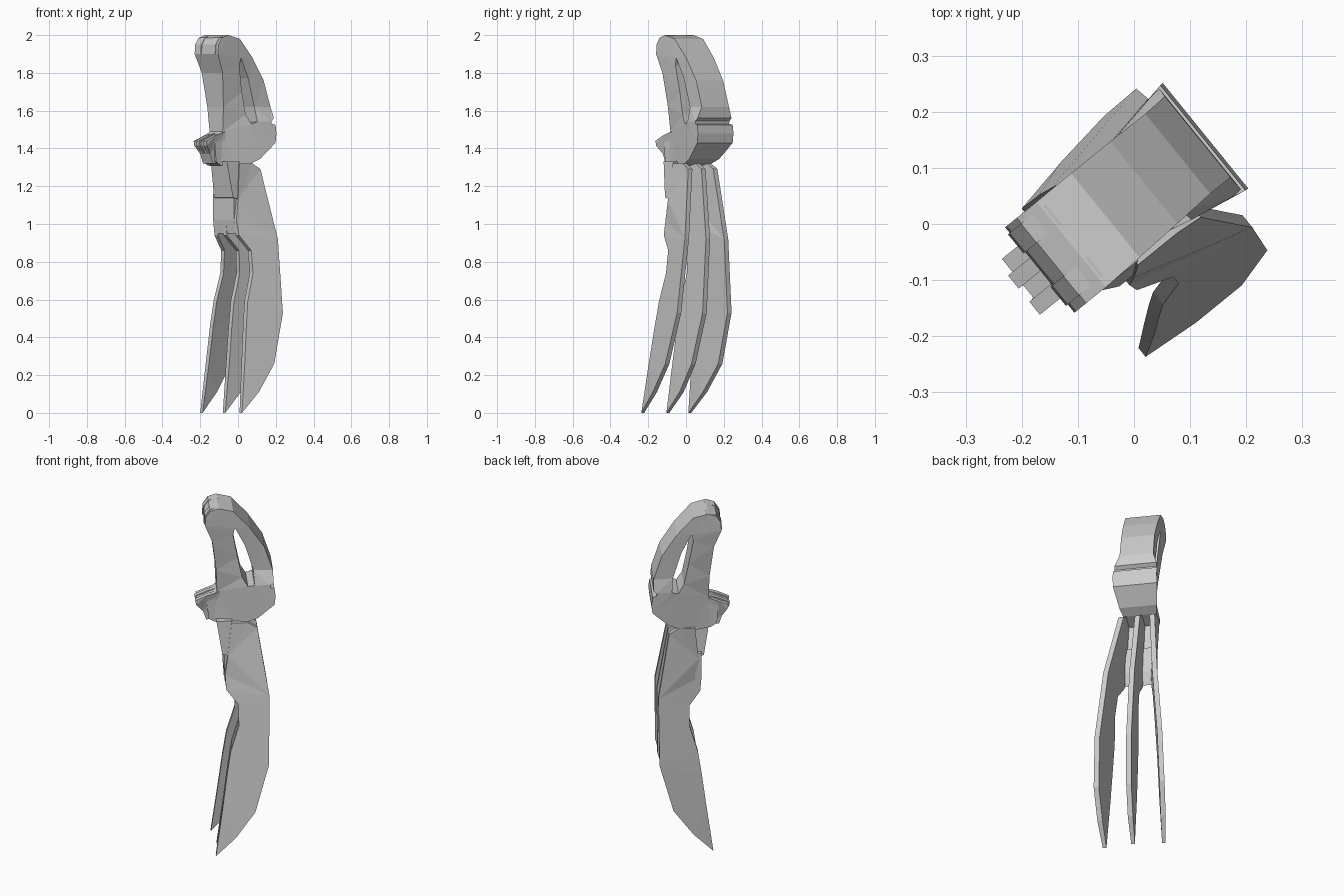
import bpy, bmesh
from mathutils import Vector

if "Cube" in bpy.data.objects:
    bpy.data.objects.remove(bpy.data.objects["Cube"])

# Local axes: u runs across the blade profile, v through its thickness
U = Vector((0.777, 0.63, 0))
V = Vector((0.63, -0.777, 0))


def lerp_table(z, table):
    for (z0, a), (z1, b) in zip(table, table[1:]):
        if z >= z1:
            return a + (b - a) * (z - z0) / (z1 - z0)
    return table[-1][1]


def slab(name, loops, span, bulge=0.0):
    """Fill a (u, z) profile with optional holes, thicken it to span(u, z)."""
    bm = bmesh.new()
    edges = []
    for loop in loops:
        vs = [bm.verts.new((u, 0, z)) for u, z in loop]
        edges += [bm.edges.new((vs[i - 1], vs[i])) for i in range(len(vs))]
    bmesh.ops.triangle_fill(bm, edges=edges, use_beauty=True, normal=(0, -1, 0))
    ret = bmesh.ops.extrude_face_region(bm, geom=bm.faces[:], use_keep_orig=True)
    upper = {g for g in ret["geom"] if isinstance(g, bmesh.types.BMVert)}
    for vert in bm.verts:
        u, _, z = vert.co
        lo, hi = span(u, z)
        v = hi if vert in upper else lo
        vert.co = U * u + V * v + Vector((0, 0, z))
    if bulge:  # round the outer knuckle rim between its two corners
        old = set(bm.verts)
        rungs = [e for e in bm.edges if (e.verts[0] in upper) != (e.verts[1] in upper)]
        bmesh.ops.subdivide_edges(bm, edges=rungs, cuts=2, use_grid_fill=True)
        for vert in bm.verts:
            if vert not in old:
                vert.co += U * bulge * max(0, min(1, (vert.co.dot(U) - 0.09) / 0.06))
    bmesh.ops.recalc_face_normals(bm, faces=bm.faces[:])
    mesh = bpy.data.meshes.new(name)
    bm.to_mesh(mesh)
    bm.free()
    ob = bpy.data.objects.new(name, mesh)
    bpy.context.collection.objects.link(ob)
    return ob


# Three fanned blades sharing one profile
blade = [(0.05, 1.32), (0.10, 1.29), (0.16, 0.92), (0.155, 0.53), (0.08, 0.26),
         (-0.03, 0.11), (-0.138, 0.0), (-0.10, 0.27), (-0.075, 0.46),
         (-0.055, 0.59), (-0.01, 0.74), (-0.01, 0.86), (-0.07, 0.94),
         (-0.075, 1.02), (-0.06, 1.13), (-0.04, 1.32)]
fans = {  # v offsets from root to tip, yaw slope, inner edge shift
    "blade_near": ([0.047, 0.122, 0.175, 0.235], 0.17, 0.005),
    "blade_middle": ([-0.04, -0.02, 0.0, 0.028], 0.0, 0.02),
    "blade_far": ([-0.118, -0.142, -0.172, -0.195], -0.2, 0.0),
}
for name, (offsets, slope, shift) in fans.items():
    table = list(zip((1.32, 0.92, 0.5, 0.0), offsets))

    def blade_span(u, z):
        c = lerp_table(z, table) + slope * (u - 0.15) * min(1, (1.32 - z) / 0.3)
        t = 0.014 if z > 0.05 else 0.010
        return c - t, c + t

    profile = [(u + shift if u < 0 and z < 0.9 else u, z) for u, z in blade]
    slab(name, [profile], blade_span)

# Wall joining the blades at the neck
slab("blade_collar", [[(-0.076, 1.16), (-0.076, 1.02), (-0.068, 0.95),
                       (-0.04, 1.02), (-0.03, 1.16)]],
     lambda u, z: (-0.115, 0.06))

# Tapered socket block under the guard
slab("socket_block", [[(-0.12, 1.33), (-0.09, 1.14), (-0.045, 1.13), (-0.035, 1.33)]],
     lambda u, z: (-0.08 - 0.01 * (z < 1.2), 0.055 + 0.015 * (z < 1.2)))


# Handle: grip, top bar and knuckle bow around one finger hole
def handle_span(u, z):
    t = max(0.0, min(1.0, (u + 0.11) / 0.29))
    rise = max(0.0, min(1.0, (z - 1.5) / 0.4))
    half = 0.055 + 0.066 * t + 0.043 * rise * (1 - t)
    bow = t * max(0.0, min(1.0, (z - 1.55) / 0.06))  # bow narrows over the knuckles
    return -0.042 - half + 0.02 * bow, -0.042 + half - 0.035 * bow


outline = [(-0.11, 2.0), (-0.03, 1.98), (0.06, 1.88), (0.13, 1.76), (0.172, 1.62),
           (0.173, 1.56), (0.155, 1.545), (0.155, 1.53), (0.178, 1.525),
           (0.184, 1.48), (0.178, 1.43), (0.10, 1.345), (0.05, 1.32),
           (-0.03, 1.30), (-0.127, 1.31), (-0.16, 1.33), (-0.17, 1.44),
           (-0.115, 1.49), (-0.12, 1.62), (-0.142, 1.80), (-0.182, 1.90),
           (-0.178, 1.95), (-0.155, 1.985)]
hole = [(-0.02, 1.88), (0.035, 1.77), (0.08, 1.62), (0.085, 1.54), (0.05, 1.53),
        (0.02, 1.58), (-0.005, 1.70), (-0.03, 1.84)]
slab("handle_guard", [outline, hole], handle_span, bulge=0.014)

# Ribbed thumb spur: side-by-side strips, alternately longer, tapering below
for i in range(4):
    tip = -0.222 - 0.01 * (i % 2)

    def rib_span(u, z):
        w = 0.03 if z > 1.4 else 0.021
        return -0.04 + (i - 2) * w, -0.04 + (i - 1) * w

    slab(f"spur_rib_{i + 1}",
         [[(-0.10, 1.49), (-0.17, 1.46 + 0.008 * (i % 2)), (tip, 1.44),
           (tip + 0.005, 1.415), (-0.19, 1.37), (-0.172, 1.32), (-0.10, 1.32)]],
         rib_span)

# Low ridges over the end of the top bar
for i, c in enumerate((-0.105, 0.015)):
    slab(f"top_ridge_{i + 1}",
         [[(-0.10, 2.0), (-0.156, 1.988), (-0.182, 1.95), (-0.186, 1.90),
           (-0.14, 1.90), (-0.10, 1.95)]],
         lambda u, z: (c - 0.022, c + 0.022))
